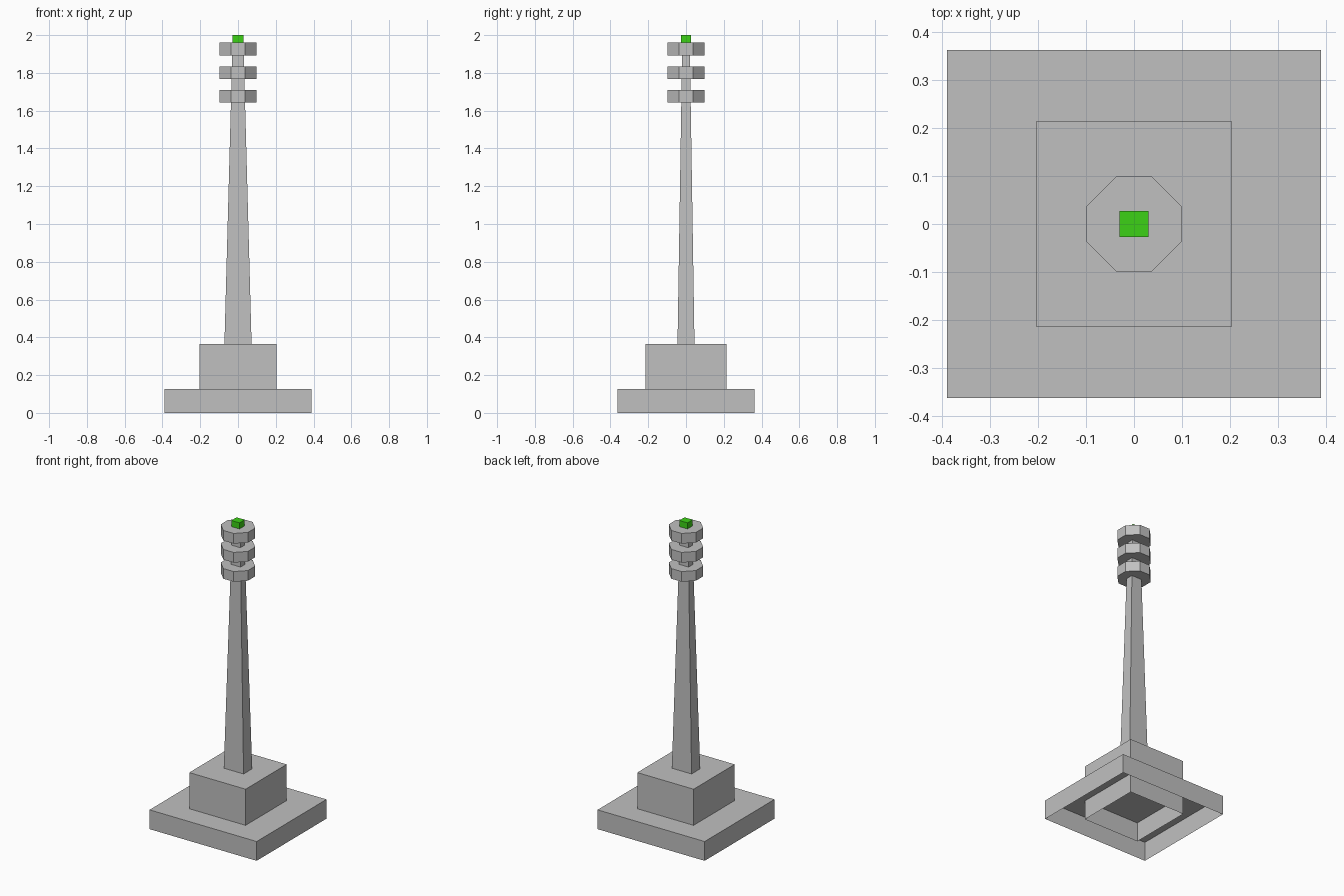
import bpy
import bmesh
from math import tan, pi

old = bpy.data.objects.get("Cube")
if old:
    bpy.data.objects.remove(old, do_unlink=True)


def make_material(name, colour):
    mat = bpy.data.materials.new(name)
    mat.use_nodes = True
    mat.diffuse_color = colour
    mat.node_tree.nodes["Principled BSDF"].inputs["Base Color"].default_value = colour
    return mat


def rectangle(x, y):
    return [(-x, -y), (x, -y), (x, y), (-x, y)]


def octagon(apothem):
    # Flat sides face the axes
    h = apothem * tan(pi / 8) * 0.92
    a = apothem
    return [(-h, -a), (h, -a), (a, -h), (a, h), (h, a), (-h, a), (-a, h), (-a, -h)]


def loft(name, lower, upper, z0, z1, mat, open_bottom=False):
    """Join two matching outlines into a flat-sided solid or open shell."""
    bm = bmesh.new()
    bottom = [bm.verts.new((x, y, z0)) for x, y in lower]
    top = [bm.verts.new((x, y, z1)) for x, y in upper]
    n = len(bottom)
    for i in range(n):
        j = (i + 1) % n
        bm.faces.new((bottom[i], bottom[j], top[j], top[i]))
    bm.faces.new(top)
    if not open_bottom:
        bm.faces.new(bottom[::-1])
    mesh = bpy.data.meshes.new(name)
    bm.to_mesh(mesh)
    bm.free()
    mesh.materials.append(mat)
    obj = bpy.data.objects.new(name, mesh)
    bpy.context.collection.objects.link(obj)
    return obj


grey = make_material("stone grey", (0.53, 0.53, 0.53, 1))
green = make_material("bright green", (0.045, 0.64, 0.008, 1))

# Stepped base: two hollow shells, open underneath
slab = rectangle(0.39, 0.363)
loft("base_slab", slab, slab, 0, 0.127, grey, open_bottom=True)
plinth = rectangle(0.205, 0.214)
loft("plinth", plinth, plinth, 0, 0.365, grey, open_bottom=True)

# Tapering shaft
loft("shaft", rectangle(0.072, 0.045), rectangle(0.029, 0.02), 0.36, 1.95, grey)

# Three octagonal collars
for i, z in enumerate((1.642, 1.768, 1.893)):
    ring = octagon(0.099)
    loft(f"collar_{i + 1}", ring, ring, z, z + 0.067, grey)

# Green cap
cap = rectangle(0.03, 0.027)
loft("cap", cap, cap, 1.955, 2.0, green)
